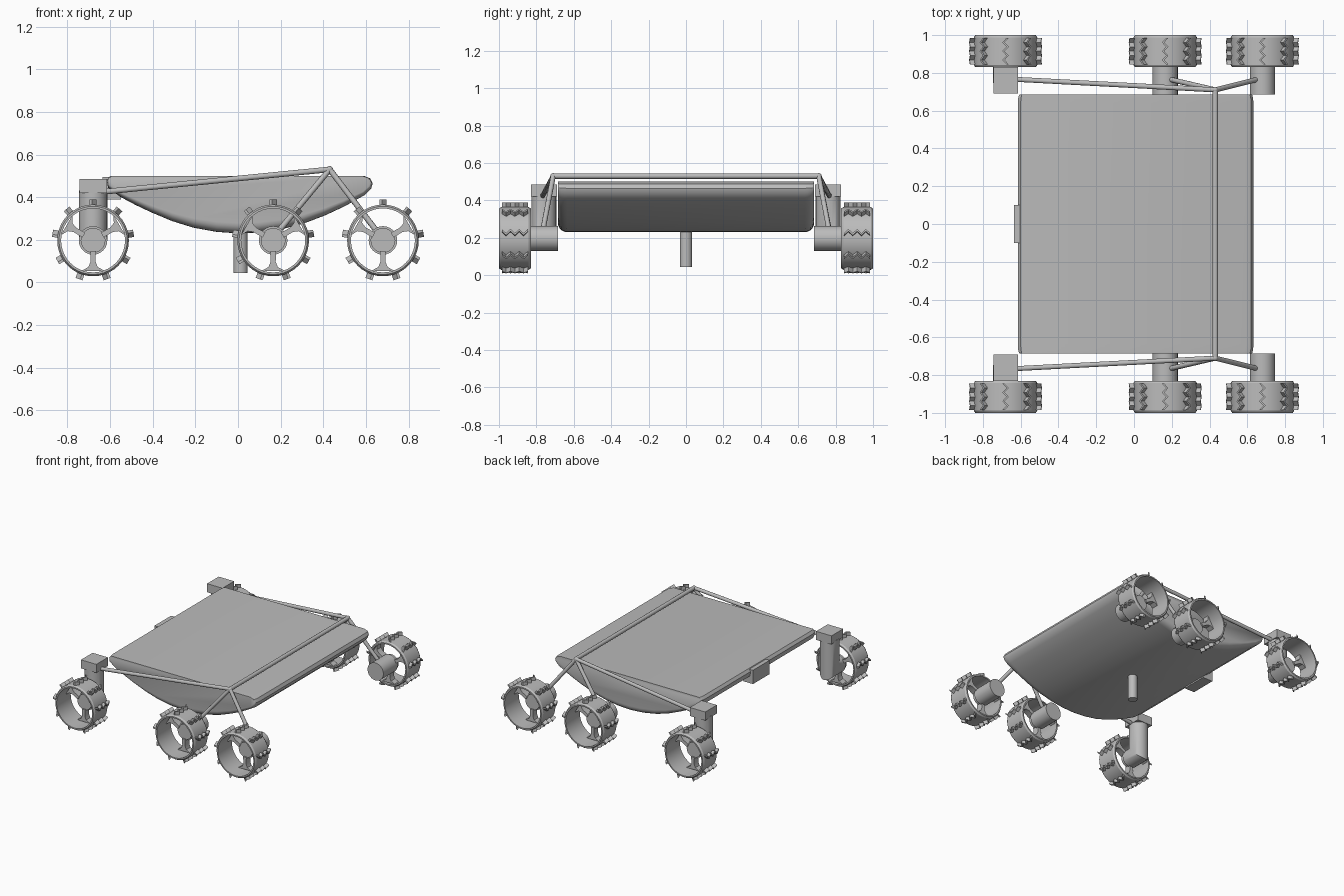
import bpy, bmesh
from math import sin, cos, pi, radians
from mathutils import Vector, Matrix

if "Cube" in bpy.data.objects:
    bpy.data.objects.remove(bpy.data.objects["Cube"])

GREY = (0.5, 0.5, 0.5, 1)
grey = bpy.data.materials.new("plain grey")
grey.use_nodes = True
grey.diffuse_color = GREY
grey.node_tree.nodes["Principled BSDF"].inputs["Base Color"].default_value = GREY


def finish(name, bm, angle=35):
    """Turn a bmesh into a named, smooth-by-angle object."""
    bmesh.ops.recalc_face_normals(bm, faces=bm.faces)
    mesh = bpy.data.meshes.new(name)
    bm.to_mesh(mesh)
    bm.free()
    mesh.materials.append(grey)
    ob = bpy.data.objects.new(name, mesh)
    bpy.context.collection.objects.link(ob)
    bpy.ops.object.select_all(action='DESELECT')
    ob.select_set(True)
    bpy.context.view_layer.objects.active = ob
    bpy.ops.object.shade_smooth_by_angle(angle=radians(angle))
    return ob


def bridge(bm, rings, caps=True, loop=False):
    """Skin closed rings of points, one after the other."""
    vs = [[bm.verts.new(p) for p in ring] for ring in rings]
    n = len(vs[0])
    pairs = list(zip(vs, vs[1:])) + ([(vs[-1], vs[0])] if loop else [])
    for a, b in pairs:
        for i in range(n):
            j = (i + 1) % n
            bm.faces.new((a[i], a[j], b[j], b[i]))
    if caps and not loop:
        bm.faces.new(vs[0])
        bm.faces.new(vs[-1])


def tube(bm, path, r, sides=24):
    """Round tube along a path with mitred corners."""
    pts = [Vector(p) for p in path]
    dirs = [(b - a).normalized() for a, b in zip(pts, pts[1:])]
    u = dirs[0].orthogonal().normalized()
    v = dirs[0].cross(u)
    ring = [pts[0] + r * (u * cos(2 * pi * i / sides) + v * sin(2 * pi * i / sides))
            for i in range(sides)]
    rings = [ring]
    for k, d in enumerate(dirs):
        normal = d + dirs[k + 1] if k + 1 < len(dirs) else d
        ring = [p + d * ((pts[k + 1] - p).dot(normal) / d.dot(normal)) for p in ring]
        rings.append(ring)
    bridge(bm, rings)


def box(name, x, y, z):
    bm = bmesh.new()
    bridge(bm, [[(x[0], y[0], h), (x[1], y[0], h), (x[1], y[1], h), (x[0], y[1], h)] for h in z])
    return finish(name, bm)


# Hull: boat-shaped profile lofted across the width with rounded sides
TOP, HALF = 0.5, 0.685
profile = [(-0.6, 0.5), (-0.615, 0.48), (-0.61, 0.445), (-0.55, 0.4), (-0.48, 0.363),
           (-0.41, 0.33), (-0.31, 0.288), (-0.21, 0.257), (-0.1, 0.237), (0, 0.23),
           (0.1, 0.234), (0.2, 0.248), (0.31, 0.277), (0.41, 0.315), (0.5, 0.357),
           (0.595, 0.41), (0.625, 0.44), (0.632, 0.465), (0.62, 0.488), (0.59, 0.5)]


def hull_ring(y, f):
    return [(x * (0.92 + 0.08 * f), y, TOP - (TOP - z) * f) for x, z in profile]


steps = [(HALF - 0.05 * (1 - cos(t)), 0.82 + 0.18 * sin(t))
         for t in (k * pi / 10 for k in range(6))]
bm = bmesh.new()
bridge(bm, [hull_ring(-y, f) for y, f in steps] + [hull_ring(y, f) for y, f in reversed(steps)])
finish("hull", bm, 40)

# Small box on the rear edge and post under the hull
box("rear_box", (-0.635, -0.55), (-0.1, 0.1), (0.39, 0.495))
bm = bmesh.new()
tube(bm, [(0.012, 0, 0.045), (0.012, 0, 0.3)], 0.033)
finish("belly_post", bm)

# Wheel around the y axis, inner side at y = 0, outer side at y = W
W, RIM, AXLE = 0.17, 0.168, 0.197


def spun(bm, section, sides=40):
    bridge(bm, [[(r * cos(a), y, r * sin(a)) for r, y in section]
                for a in (2 * pi * i / sides for i in range(sides))], loop=True)


def wheel_mesh():
    bm = bmesh.new()
    spun(bm, [(0.15, 0), (0.16, 0), (RIM, 0.012), (RIM, W - 0.012), (0.16, W), (0.15, W)])
    # Hub cap
    tube(bm, [(0, -0.01, 0), (0, 0.05, 0)], 0.058)
    # Three spokes that flare into the rim
    half = [(0.013, 0.05), (0.012, 0.1), (0.022, 0.125), (0.055, 0.143)]
    outline = [(-w, r) for w, r in half] + [(w, r) for w, r in reversed(half)]
    for k in range(3):
        turn = Matrix.Rotation(pi + 2 * pi * k / 3, 3, 'Y')
        bridge(bm, [[turn @ Vector((w, y, r)) for w, r in outline] for y in (0.01, 0.06)])
    # Nine zigzag treads
    for k in range(9):
        turn = Matrix.Rotation(2 * pi * k / 9, 3, 'Y')
        rings = []
        for i in range(7):
            y = 0.015 + (W - 0.03) * i / 6
            c = 0.011 * (-1) ** i
            rings.append([turn @ Vector((c + dx, y, r)) for dx, r in
                          ((-0.006, 0.16), (0.006, 0.16), (0.006, 0.193), (-0.006, 0.193))])
        bridge(bm, rings)
    return bm


wheels = {"rear": -0.68, "middle": 0.165, "front": 0.68}
mesh = None
for side, s in (("left", 1), ("right", -1)):
    for place, x in wheels.items():
        name = f"{place}_wheel_{side}"
        if mesh is None:
            ob = finish(name, wheel_mesh(), 30)
            mesh = ob.data
        else:
            ob = bpy.data.objects.new(name, mesh)
            bpy.context.collection.objects.link(ob)
        ob.location = (x, s * 0.83, AXLE)
        ob.rotation_euler.z = 0 if s > 0 else pi

        # Drive motor; the rear one is an elbow below a steering box
        bm = bmesh.new()
        if place == "rear":
            tube(bm, [(x, s * 0.76, 0.43), (x, s * 0.76, AXLE), (x, s * 0.855, AXLE)], 0.067)
            box(f"steering_box_{side}", (x - 0.064, x + 0.066),
                sorted((s * 0.69, s * 0.83)), (0.42, 0.485))
        else:
            tube(bm, [(x, s * 0.685, AXLE), (x, s * 0.855, AXLE)], 0.067)
        finish(f"{place}_motor_{side}", bm)

    # Suspension rods meeting at the pivot
    pivot = (0.43, s * 0.71, 0.53)
    ends = {"rear": (-0.63, s * 0.766, 0.425), "middle": (0.19, s * 0.766, 0.24),
            "front": (0.655, s * 0.766, 0.235)}
    for place, end in ends.items():
        bm = bmesh.new()
        tube(bm, [pivot, end], 0.0135, 12)
        finish(f"{place}_rod_{side}", bm)
    bm = bmesh.new()
    bmesh.ops.create_uvsphere(bm, u_segments=12, v_segments=8, radius=0.016,
                              matrix=Matrix.Translation(pivot))
    finish(f"pivot_{side}", bm)

# Bar across the hull between the pivots
bm = bmesh.new()
tube(bm, [(0.43, -0.71, 0.53), (0.43, 0.71, 0.53)], 0.015, 12)
finish("cross_bar", bm)
